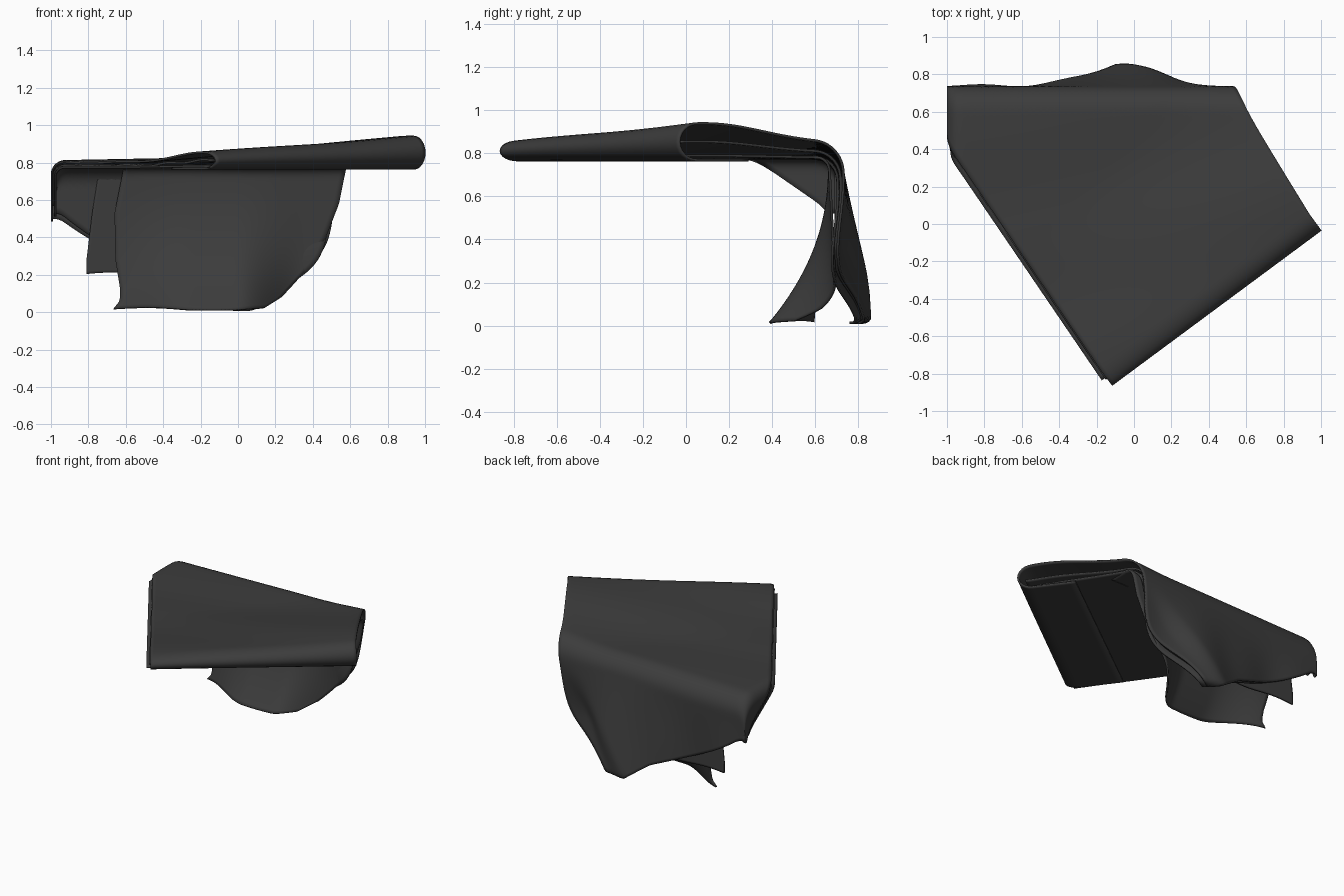
import bpy, bmesh
from math import sin, cos, pi, exp

if "Cube" in bpy.data.objects:
    bpy.data.objects.remove(bpy.data.objects["Cube"])

E = (0.803, 0.595)       # along the rolled fold
N = (-0.595, 0.803)      # away from the fold, across the cloth
ORIGIN = (-0.12, -0.86)  # front corner

cloth = bpy.data.materials.new("dark_cloth")
cloth.diffuse_color = (0.045, 0.045, 0.045, 1)
cloth.use_nodes = True
cloth.node_tree.nodes["Principled BSDF"].inputs["Base Color"].default_value = cloth.diffuse_color


def smooth(t):
    t = max(0.0, min(1.0, t))
    return t * t * (3 - 2 * t)


def lerp(a, b, t):
    return a + (b - a) * t


def interp(pts, v):
    for (a, x), (b, y) in zip(pts, pts[1:]):
        if v <= b:
            return lerp(x, y, max(0, (v - a) / (b - a)))
    return pts[-1][1]


def bend(d, r):
    """Horizontal travel and drop after moving d past a rounded edge."""
    if d <= 0:
        return d, 0.0
    if d < r * pi / 2:
        return r * sin(d / r), r * (1 - cos(d / r))
    return r, r + d - r * pi / 2


def sheet(name, rows, thick=0.012):
    bm = bmesh.new()
    grid = [[bm.verts.new(p) for p in row] for row in rows]
    for a, b in zip(grid, grid[1:]):
        for i in range(len(a) - 1):
            bm.faces.new((a[i], a[i + 1], b[i + 1], b[i]))
    bmesh.ops.recalc_face_normals(bm, faces=bm.faces)
    me = bpy.data.meshes.new(name)
    bm.to_mesh(me)
    bm.free()
    me.materials.append(cloth)
    ob = bpy.data.objects.new(name, me)
    bpy.context.collection.objects.link(ob)
    mod = ob.modifiers.new("thickness", 'SOLIDIFY')
    mod.thickness = thick
    mod.offset = 0
    bpy.context.view_layer.objects.active = ob
    bpy.ops.object.select_all(action='DESELECT')
    ob.select_set(True)
    bpy.ops.object.shade_smooth_by_angle(angle=0.8)
    return ob


def drape(p, q, z, off):
    """Lay fold coordinates on the table and drop them over back and left edges."""
    # the hem dips between its two corners
    ext = 0.06 * (1 - smooth(p / 1.4)) + 0.08 * sin(pi * max(0, min(1, p / 1.2)))
    q += ext * smooth((q - 1.3) / 0.54)
    fx = ORIGIN[0] + E[0] * p + N[0] * q
    fy = ORIGIN[1] + E[1] * p + N[1] * q
    ty, dy = bend(fy - 0.60, 0.13 - off)
    tx, dx = bend(-fx - 0.925, 0.07 - off * 0.7)
    x, y = -0.925 - tx, 0.60 + ty
    fall = max(0, dy - 0.12)
    width = 0.30 if x < 0 else 0.40
    y += fall * (0.19 * exp(-(x / width) ** 2) + 0.02)
    y += 0.010 * sin(x * 13) * smooth(fall * 2)
    y -= 0.05 * smooth(fall / 0.4) * smooth((p - 1.40) / 0.15)   # side turns inward
    zz = z - dy - dx
    if zz < 0.03:                      # hem tucks under at the ground
        y -= (0.03 - zz) * 0.6
        zz = 0.012 + 0.018 * exp((zz - 0.03) / 0.02)
    return x, y, zz


def right_edge(q):
    return 1.394 + 0.09 * max(0, q - 0.1) + 0.17 * exp(-((q - 1.29) / 0.30) ** 2)


def top_height(p, q):
    k = max(0, min(1, p / 1.39))
    hi = lerp(0.85, 0.937, k)
    lo = lerp(0.80, 0.83, k)
    return lerp(hi, lo, smooth((q - 0.08) / (0.75 + 0.25 * k))) + 0.004 * sin(q * 9 + p * 4)


# top layer: bottom strip, rolled fold, top face and hanging flap in one sheet
NP, rows = 60, []
for j in range(8):
    q = lerp(0.40, 0.10, j / 7)
    rows.append([drape(lerp(0.0, right_edge(0), i / NP), q, 0.768, 0.06) for i in range(NP + 1)])
for j in range(1, 13):
    a, row = pi * j / 12, []
    for i in range(NP + 1):
        p = lerp(0.0, right_edge(0), i / NP)
        t = (top_height(p, 0.1) - 0.768) / 2
        row.append(drape(p, 0.10 - 0.10 * sin(a), 0.768 + t - t * cos(a), 0))
    rows.append(row)
for j in range(1, 91):
    q = lerp(0.10, 1.86, j / 90)
    lo = 0.04 * (q - 0.1)
    row = []
    for i in range(NP + 1):
        p = lerp(lo, right_edge(q), i / NP)
        row.append(drape(p, q, top_height(p, q), 0))
    rows.append(row)
sheet("outer_layer", rows)


# layers inside the fold, showing along the open left edge
def inner_layer(name, q0, q1, pmin, inset, frac, off, wave):
    out = []
    for j in range(71):
        q = lerp(q0, q1, j / 70)
        row = []
        for i in range(NP + 1):
            p = lerp(pmin + 0.04 * q, right_edge(q) - inset, i / NP)
            z = lerp(0.774, top_height(p, q) - 0.015, frac)
            z += wave * sin(q * 17) * exp(-(p / 0.25) ** 2)
            row.append(drape(p, q, z, off))
        out.append(row)
    sheet(name, out)


inner_layer("lower_layer", 0.05, 1.80, -0.03, 0.03, 0.10, 0.026, 0.0)
inner_layer("middle_layer", 0.04, 1.76, -0.01, 0.05, 0.55, 0.013, 0.006)


# inner panels hanging below the table's back edge
def hanging_panel(name, left, right, bottom, y0, inward, outward):
    out = []
    for j in range(51):
        s = j / 50
        row = []
        for i in range(41):
            u = i / 40
            ty, dy = bend(lerp(-0.15, 0.78 - bottom + 0.03, s), 0.06)
            z = 0.78 - dy + 0.008 * sin(u * 7) * s
            x = lerp(interp(left, 0.78 - z), interp(right, 0.78 - z), u)
            # the middle of the hem swings inward under the table
            k = lerp(0.35, 1, smooth((x + 0.70) / 0.45)) * (1 - smooth((x + 0.0) / 0.35))
            d = max(0, 0.74 - z)
            y = y0 - 0.06 + ty - k * inward * d ** 2.2 * 1.9 + outward * d * (1 - k)
            row.append((x, y, max(0.012, z)))
        out.append(row)
    sheet(name, out)


hanging_panel("inner_panel", [(0, -0.61), (0.25, -0.66), (0.5, -0.655), (0.65, -0.63), (0.72, -0.63), (0.77, -0.67)],
              [(0, 0.58), (0.2, 0.54), (0.38, 0.47), (0.55, 0.37), (0.70, 0.23), (0.77, 0.12)],
              0.012, 0.665, 0.29, 0.05)
hanging_panel("middle_panel", [(0, -0.74), (0.25, -0.78), (0.5, -0.81), (0.56, -0.81)],
              [(0, -0.2), (0.6, -0.2)], 0.20, 0.695, 0.0, 0.03)
